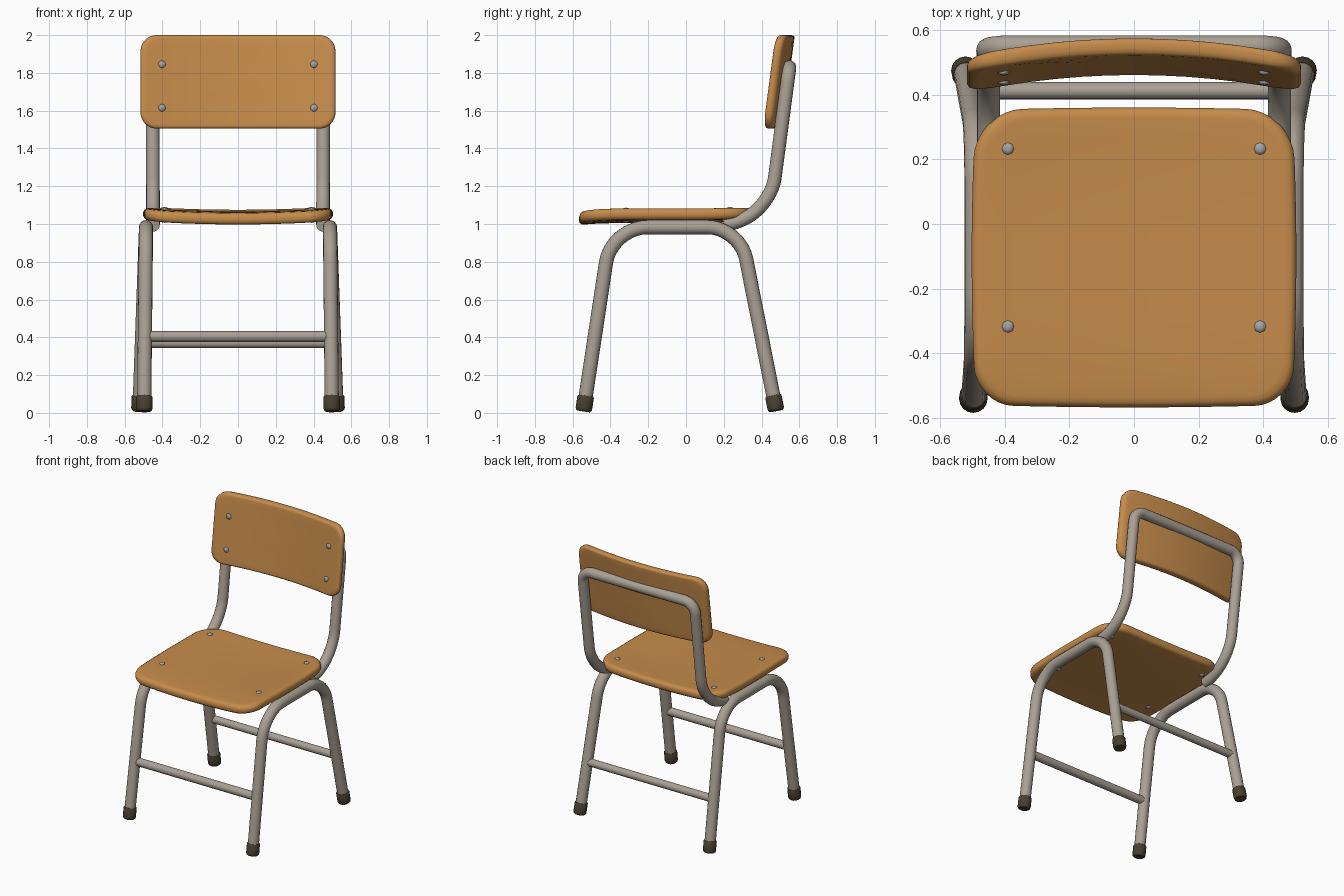
import bpy, bmesh, math
from mathutils import Vector

if "Cube" in bpy.data.objects:
    bpy.data.objects.remove(bpy.data.objects["Cube"])


def material(name, rgb):
    m = bpy.data.materials.new(name)
    m.diffuse_color = (*rgb, 1)
    m.use_nodes = True
    m.node_tree.nodes["Principled BSDF"].inputs["Base Color"].default_value = m.diffuse_color
    return m


WOOD = material("warm wood", (0.56, 0.26, 0.07))
STEEL = material("warm grey paint", (0.40, 0.355, 0.30))
RUBBER = material("dark rubber", (0.065, 0.05, 0.03))
BOLT = material("bolt grey", (0.38, 0.38, 0.38))


def finish(bm, name, mat, angle=40):
    bmesh.ops.recalc_face_normals(bm, faces=bm.faces)
    me = bpy.data.meshes.new(name)
    bm.to_mesh(me)
    bm.free()
    me.materials.append(mat)
    ob = bpy.data.objects.new(name, me)
    bpy.context.collection.objects.link(ob)
    bpy.ops.object.select_all(action='DESELECT')
    ob.select_set(True)
    bpy.context.view_layer.objects.active = ob
    bpy.ops.object.shade_smooth_by_angle(angle=math.radians(angle))
    return ob


def fillet(corners, radii, steps=10):
    """Round the inner corners of a path; each radius is a tangent length."""
    pts = [Vector(c) for c in corners]
    out = [pts[0]]
    for a, p, b, d in zip(pts, pts[1:], pts[2:], radii):
        s, e = p + (a - p).normalized() * d, p + (b - p).normalized() * d
        h1, h2 = s.lerp(p, 0.55), e.lerp(p, 0.55)
        for i in range(steps + 1):
            t = i / steps
            u = 1 - t
            out.append(s * u**3 + h1 * 3*u*u*t + h2 * 3*u*t*t + e * t**3)
    return out + [pts[-1]]


def tube(name, path, radius, mat, sides=16):
    """Sweep a circle along a path; radius may be a list, one per point."""
    pts = [Vector(p) for p in path]
    rad = radius if isinstance(radius, list) else [radius] * len(pts)
    bm = bmesh.new()
    rings, n = [], None
    for i, p in enumerate(pts):
        t = (pts[min(i + 1, len(pts) - 1)] - pts[max(i - 1, 0)]).normalized()
        n = t.orthogonal() if n is None else n
        n = (n - t * n.dot(t)).normalized()
        b = t.cross(n)
        rings.append([bm.verts.new(p + (n * math.cos(a) + b * math.sin(a)) * rad[i])
                      for a in (k * math.tau / sides for k in range(sides))])
    for r, q in zip(rings, rings[1:]):
        for k in range(sides):
            j = (k + 1) % sides
            bm.faces.new((r[k], r[j], q[j], q[k]))
    bm.faces.new(rings[0])
    bm.faces.new(rings[-1])
    return finish(bm, name, mat)


def rounded_rect(hu, v0, v1, r0, r1, arc=9, edge=10):
    """Rounded rectangle outline, r0 at the v0 corners and r1 at the v1 corners."""
    pts = []
    for cu, cv, r, start in ((hu - r0, v0 + r0, r0, -90), (hu - r1, v1 - r1, r1, 0),
                             (-hu + r1, v1 - r1, r1, 90), (-hu + r0, v0 + r0, r0, 180)):
        for i in range(arc):
            a = math.radians(start + 90 * i / (arc - 1))
            pts.append(Vector((cu + r * math.cos(a), cv + r * math.sin(a))))
    full = []
    for i, p in enumerate(pts):
        q = pts[(i + 1) % len(pts)]
        m = edge if i % arc == arc - 1 else 1
        full += [p.lerp(q, k / m) for k in range(m)]
    return full


# ring scale and height through the thickness, from top face round to bottom face
EDGE = [(0.2, 1), (0.4, 1), (0.6, 1), (0.8, 1), (0.93, 1), (0.965, 0.95),
        (0.988, 0.72), (1, 0.3)]
RINGS = EDGE + [(s, -t) for s, t in reversed(EDGE)]


def panel(name, outline, place):
    """Bent board: place(u, v, t) maps outline coordinates and side t to space."""
    c = sum(outline, Vector((0, 0))) / len(outline)
    bm = bmesh.new()
    rings = [[bm.verts.new(place(*(c + (p - c) * s), t)) for p in outline] for s, t in RINGS]
    n = len(outline)
    for r, q in zip(rings, rings[1:]):
        for k in range(n):
            j = (k + 1) % n
            bm.faces.new((r[k], r[j], q[j], q[k]))
    for r, t in ((rings[0], 1), (rings[-1], -1)):
        mid = bm.verts.new(place(c.x, c.y, t))
        for k in range(n):
            bm.faces.new((r[k], r[(k + 1) % n], mid))
    return finish(bm, name, WOOD, 60)


# seat: dished across, dipping at the front edge
def seat_z(x, y):
    return (1.036 + 0.017 * (x / 0.5)**2 + 0.010 * max(0, y / 0.36)**2
            - 0.010 * max(0, (-y - 0.35) / 0.215)**2)


def seat_place(u, v, t):
    x = u * (1 - 0.025 * ((v + 0.1) / 0.46)**2)
    y = v - 0.008 * (u / 0.5)**2 * (1 if v > 0 else -1)
    return Vector((x, y, seat_z(x, y) + 0.031 * t))


panel("seat", rounded_rect(0.502, -0.567, 0.36, 0.12, 0.15), seat_place)


# backrest: leaning back and curved around the sitter
def back_y(x, z):
    return 0.43 + 0.065 * (z - 1.51) / 0.49 + 0.055 * (1 - (x / 0.515)**2)


panel("backrest", rounded_rect(0.516, 1.505, 2.0, 0.085, 0.085),
      lambda u, v, t: Vector((u, back_y(u, v) - 0.026 * t, v)))

# side frames with rubber feet
for side, s in (("left", -1), ("right", 1)):
    front, rear = Vector((s * 0.497, -0.543, 0.008)), Vector((s * 0.522, 0.478, 0.010))
    top_f, top_r = Vector((s * 0.487, -0.395, 0.983)), Vector((s * 0.487, 0.285, 0.983))
    tube(side + "_leg_frame",
         fillet([front.lerp(top_f, 0.03), top_f, top_r, rear.lerp(top_r, 0.03)], [0.19, 0.17]),
         0.0375, STEEL)
    for end, foot, top in (("front", front, top_f), ("rear", rear, top_r)):
        d = (top - foot).normalized()
        tube(f"{side}_{end}_foot",
             [foot, foot + d * 0.006, foot + d * 0.016, foot + d * 0.078, foot + d * 0.083],
             [0.034, 0.041, 0.044, 0.044, 0.040], RUBBER)

# cross bars between the legs
tube("front_cross_bar", [(-0.487, -0.481, 0.405), (0.487, -0.481, 0.405)], 0.029, STEEL)
tube("rear_cross_bar", [(-0.5, 0.412, 0.37), (0.5, 0.412, 0.37)], 0.027, STEEL)

# one bent tube holding the backrest
half = [(0.45, 0.2, 0.995), (0.45, 0.25, 1.003), (0.45, 0.449, 1.085), (0.452, 0.548, 1.83)]
tube("back_frame",
     fillet([(-x, y, z) for x, y, z in half] + half[::-1],
            [0.03, 0.16, 0.08, 0.08, 0.16, 0.03]), 0.036, STEEL)


# domed bolts
def bolt(name, pos, scale):
    bm = bmesh.new()
    bmesh.ops.create_uvsphere(bm, u_segments=8, v_segments=6, radius=1)
    bmesh.ops.scale(bm, vec=scale, verts=bm.verts)
    bmesh.ops.translate(bm, vec=pos, verts=bm.verts)
    finish(bm, name, BOLT)


for side, x in (("left", -0.39), ("right", 0.39)):
    for end, y in (("front", -0.317), ("rear", 0.233)):
        for face, t in (("top", 1), ("under", -1)):
            bolt(f"{side}_{end}_seat_bolt_{face}", (x, y, seat_z(x, y) + 0.031 * t),
                 (0.019, 0.019, 0.009))
    for end, z in (("lower", 1.615), ("upper", 1.845)):
        xb = x * 0.403 / 0.39
        bolt(f"{side}_{end}_back_bolt", (xb, back_y(xb, z) - 0.026, z), (0.02, 0.011, 0.02))
